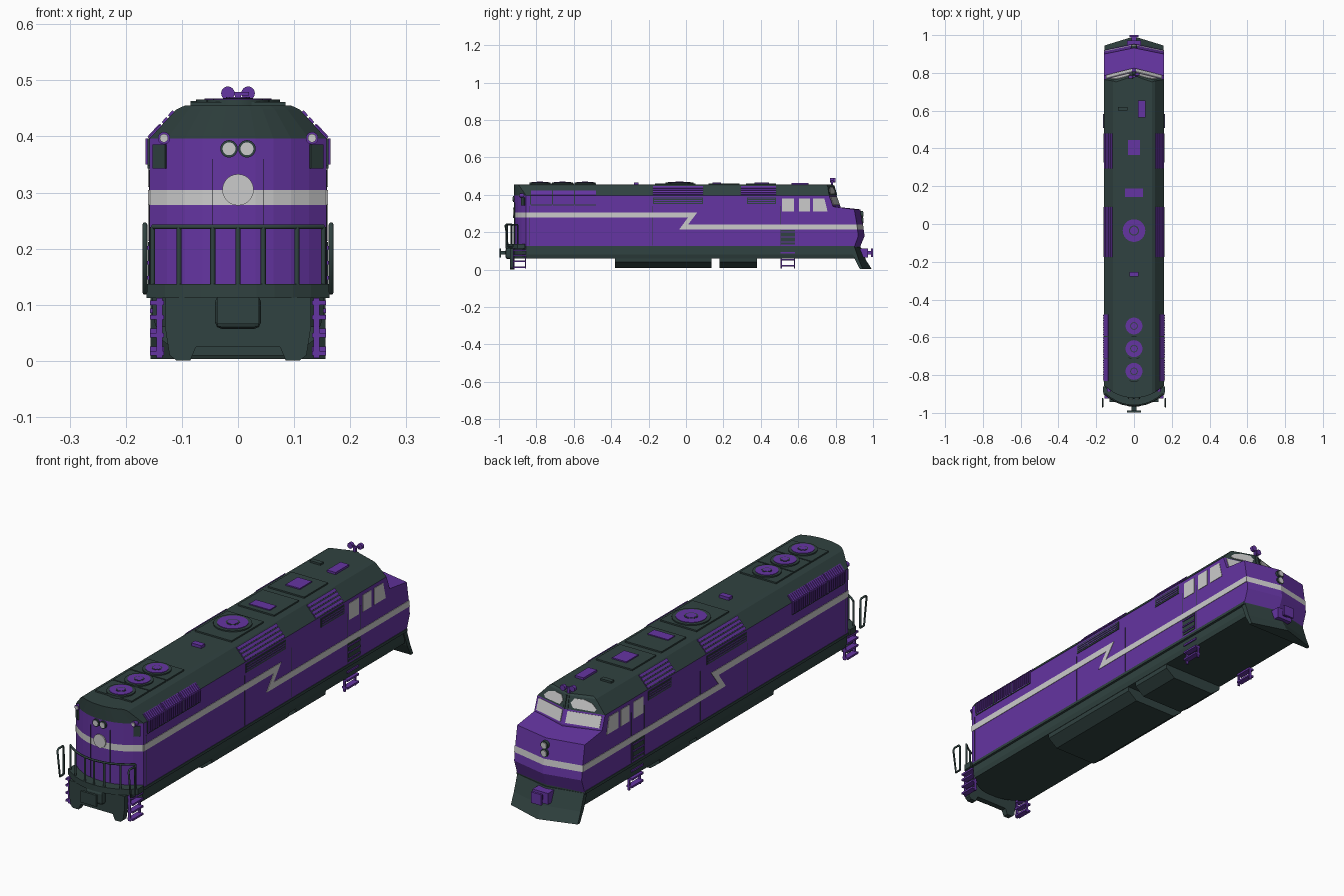
import bpy, bmesh, math
from mathutils import Vector, Matrix

if "Cube" in bpy.data.objects:
    bpy.data.objects.remove(bpy.data.objects["Cube"], do_unlink=True)


def material(name, rgb):
    m = bpy.data.materials.new(name)
    m.use_nodes = True
    m.diffuse_color = (*rgb, 1)
    m.node_tree.nodes["Principled BSDF"].inputs["Base Color"].default_value = (*rgb, 1)
    return m


PURPLE = material("purple paint", (0.13, 0.035, 0.36))
DARK = material("dark green grey", (0.03, 0.055, 0.052))
LIGHT = material("light grey", (0.6, 0.6, 0.6))
W = 0.158      # body half width
EAVE = 0.396   # height where the roof slope begins


def finish(name, bm, *mats, smooth=False):
    bmesh.ops.recalc_face_normals(bm, faces=bm.faces)
    me = bpy.data.meshes.new(name)
    bm.to_mesh(me)
    bm.free()
    for m in mats:
        me.materials.append(m)
    ob = bpy.data.objects.new(name, me)
    bpy.context.collection.objects.link(ob)
    if smooth:
        bpy.ops.object.select_all(action='DESELECT')
        ob.select_set(True)
        bpy.context.view_layer.objects.active = ob
        bpy.ops.object.shade_smooth_by_angle(angle=math.radians(40))
    return ob


def loft(name, rings, *mats, rule=None):
    bm = bmesh.new()
    loops = [[bm.verts.new(p) for p in r] for r in rings]
    n = len(loops[0])
    for a, b in zip(loops, loops[1:]):
        for i in range(n):
            bm.faces.new((a[i], a[(i + 1) % n], b[(i + 1) % n], b[i]))
    bm.faces.new(loops[0])
    bm.faces.new(loops[-1])
    if rule:
        for f in bm.faces:
            f.material_index = rule(f.calc_center_median())
    return finish(name, bm, *mats)


def flip(p):
    return (-p[0], p[1], p[2])


def panels(name, polys, mat, t=0.003, mirror=True):
    """Thin plates centred on flat polygons, repeated on the other side."""
    bm = bmesh.new()
    for poly in polys + ([[flip(p) for p in q] for q in polys] if mirror else []):
        pts = [Vector(p) for p in poly]
        nrm = sum(((a.cross(b)) for a, b in zip(pts, pts[1:] + pts[:1])), Vector()).normalized() * t
        lo, hi = [bm.verts.new(p - nrm) for p in pts], [bm.verts.new(p + nrm) for p in pts]
        bm.faces.new(lo)
        bm.faces.new(hi)
        for i in range(len(pts)):
            j = (i + 1) % len(pts)
            bm.faces.new((lo[i], lo[j], hi[j], hi[i]))
    return finish(name, bm, mat)


def boxes(name, spans, mat, mirror=False):
    """Boxes given as (x0, x1, y0, y1, z0, z1)."""
    bm = bmesh.new()
    for x0, x1, y0, y1, z0, z1 in spans + ([(-b, -a, *r) for a, b, *r in spans] if mirror else []):
        m = Matrix.Translation(((x0 + x1) / 2, (y0 + y1) / 2, (z0 + z1) / 2))
        bmesh.ops.create_cube(bm, size=1, matrix=m @ Matrix.Diagonal((x1 - x0, y1 - y0, z1 - z0, 1)))
    return finish(name, bm, mat)


def discs(name, centres, r, depth, mat, axis='Z'):
    bm = bmesh.new()
    turn = Matrix.Rotation(math.pi / 2, 4, 'X') if axis == 'Y' else Matrix()
    for c in centres:
        bmesh.ops.create_cone(bm, cap_ends=True, segments=24, radius1=r, radius2=r, depth=depth,
                              matrix=Matrix.Translation(c) @ turn)
    return finish(name, bm, mat, smooth=True)


def tubes(name, paths, r, mat):
    cu = bpy.data.curves.new(name, 'CURVE')
    cu.dimensions, cu.bevel_depth, cu.bevel_resolution, cu.use_fill_caps = '3D', r, 1, True
    for path in paths:
        s = cu.splines.new('POLY')
        s.points.add(len(path) - 1)
        for p, q in zip(s.points, path):
            p.co = (*q, 1)
    cu.materials.append(mat)
    ob = bpy.data.objects.new(name, cu)
    bpy.context.collection.objects.link(ob)


def rear(x):
    return -0.92 + 0.065 * (abs(x) / W) ** 2.2


def side(y0, y1, z0, z1, x=W):
    return [(x, y0, z0), (x, y1, z0), (x, y1, z1), (x, y0, z1)]


def slope_x(z):
    return W - (z - EAVE) * 0.92


def slope(y0, y1, z0, z1):
    a, b = slope_x(z0), slope_x(z1)
    return [(a, y0, z0), (a, y1, z0), (b, y1, z1), (b, y0, z1)]


# Body shell and roof, with the rear band on the end faces
def body_ring(z, w, ys, yc):
    xs = [w * (i / 5 - 1) for i in range(11)]
    return [(x, rear(x), z) for x in xs] + [(w, ys, z), (0, yc, z), (-w, ys, z)]


loft("body", [body_ring(z, W, 0.785, 0.825) for z in (0.125, 0.278, 0.305, 0.34)]
     + [body_ring(EAVE, W, 0.765, 0.805), body_ring(0.448, 0.11, 0.757, 0.79), body_ring(0.455, 0.095, 0.752, 0.785)],
     PURPLE, LIGHT, DARK,
     rule=lambda c: 2 if c.z > EAVE + 0.005 else int(0.28 < c.z < 0.303 and c.y < -0.84))


# Nose with the band across its raked front
def nose_ring(z, ys, yc, zb=None):
    w = W - 0.0005
    return [(-w, 0.75, zb or z), (w, 0.75, zb or z), (w, ys, z), (0, yc, z), (-w, ys, z)]


loft("nose", [nose_ring(0.12, 0.9, 0.93), nose_ring(0.18, 0.921, 0.955), nose_ring(0.214, 0.917, 0.95),
              nose_ring(0.24, 0.914, 0.947), nose_ring(0.322, 0.9, 0.932, 0.342)],
     PURPLE, LIGHT, rule=lambda c: int(0.215 < c.z < 0.239 and c.y > 0.88))

# Underframe, rear platform, tanks, plow and rear pilot
curve_x = [W * (i / 5 - 1) for i in range(11)]
loft("underframe", [[(x * w / W, rear(x), z) for x in curve_x] + [(w, 0.9, z), (0, 0.932, z), (-w, 0.9, z)]
                    for z, w in ((0.06, 0.146), (0.08, 0.152), (0.112, 0.152), (0.114, 0.16), (0.126, 0.16))], DARK)
loft("rear_platform", [[(x * 1.03, rear(x) - 0.045, z) for x in curve_x] + [(0.163, -0.86, z), (-0.163, -0.86, z)]
                       for z in (0.112, 0.137)], DARK)
for name, y0, y1 in (("fuel_tank", -0.38, 0.135), ("battery_box", 0.18, 0.38)):
    half = [(0.145, 0.065), (0.142, 0.042), (0.1, 0.01)]
    loft(name, [[(x, y, z) for x, z in half] + [(-x, y, z) for x, z in half[::-1]] for y in (y0, y1)], DARK)
loft("plow", [[(-w, yb, z), (w, yb, z), (w, ys, z), (0, yc, z), (-w, ys, z)]
              for z, w, yb, ys, yc in ((0.003, 0.156, 0.93, 0.945, 0.993), (0.05, 0.156, 0.905, 0.925, 0.963),
                                       (0.118, 0.156, 0.88, 0.902, 0.936))], DARK)
half = [(0.13, 0.113), (0.13, 0.06), (0.122, 0.01), (0.11, 0.001), (0.085, 0.001), (0.075, 0.025)]
panels("rear_pilot", [[(x, -0.93, z) for x, z in half] + [(-x, -0.93, z) for x, z in half[::-1]]], DARK, 0.012, False)

# Couplers
housing = boxes("rear_coupler", [(-0.041, 0.041, -0.965, -0.93, 0.057, 0.117)], DARK)
bev = housing.modifiers.new("rounding", 'BEVEL')
bev.width, bev.segments = 0.012, 2
boxes("rear_drawbar", [(-0.012, 0.012, -0.99, -0.95, 0.08, 0.1), (-0.037, 0.037, -0.998, -0.988, 0.066, 0.114)], DARK)
boxes("front_coupler", [(-0.036, 0.036, 0.93, 0.972, 0.065, 0.112), (-0.012, 0.012, 0.965, 0.998, 0.08, 0.1),
                        (-0.024, 0.024, 0.99, 1.0, 0.068, 0.114)], PURPLE)

# Side stripe with its lightning step
zig = [(-0.856, 0.305), (0.06, 0.305), (0.01, 0.24), (0.914, 0.24),
       (0.917, 0.214), (-0.037, 0.214), (0.01, 0.278), (-0.856, 0.278)]
panels("side_stripe", [[(W, y, z) for y, z in zig[:2] + zig[-2:]],
                       [(W, y, z) for y, z in zig[1:3] + zig[5:7]],
                       [(W, y, z) for y, z in zig[2:6]]], LIGHT, 0.002)

# Cab windows
panels("side_windows", [side(0.513, 0.577, 0.31, 0.38), side(0.604, 0.663, 0.31, 0.38),
                        [(W, 0.68, 0.31), (W, 0.757, 0.31), (W, 0.74, 0.38), (W, 0.68, 0.38)]], LIGHT, 0.002)


def on_face(corners, uvs):
    a, b, c, d = [Vector(p) for p in corners]
    return [a.lerp(b, u).lerp(d.lerp(c, u), v) for u, v in uvs]


low = [(0, 0.825, 0.34), (W, 0.785, 0.34), (W, 0.765, EAVE), (0, 0.805, EAVE)]
high = [(0, 0.805, EAVE), (W, 0.765, EAVE), (0.11, 0.757, 0.448), (0, 0.79, 0.448)]
panels("windshield", [on_face(low, [(.07, .1), (.93, .1), (.93, .9), (.07, .9)])], LIGHT)
panels("upper_windows", [on_face(high, [(.2, .15), (.75, .12), (.85, .3), (.8, .65), (.6, .85), (.25, .85), (.13, .5)])],
       LIGHT)
panels("center_post", [on_face(high, [(0, 0), (.07, 0), (.07, 1), (0, 1)])], DARK, 0.004)

# Roof slope louvres, wall louvres and radiator slats
slats, wall_slats = [], []
for y0, y1, w0 in ((-0.176, 0.09, -0.176), (0.294, 0.48, 0.326)):
    slats += [slope(y0, y1, z, z + 0.009) for z in (0.399, 0.411, 0.423, 0.435)]
    wall_slats += [side(w0 + 0.005, y1 - 0.005, z, z + 0.004, W + 0.002) for z in (0.357, 0.367, 0.377)]
panels("roof_louvres", slats, PURPLE, 0.004)
panels("wall_louvre_backs", [side(-0.176, 0.09, 0.35, 0.387), side(0.326, 0.48, 0.35, 0.387)], DARK, 0.0025)
panels("wall_louvres", wall_slats, PURPLE, 0.002)
radiator, ribs, edges = [], [], []
for k in range(3):
    y0 = -0.83 + k * 0.118
    radiator += [side(y0, y0 + 0.114, 0.347, EAVE), slope(y0, y0 + 0.114, EAVE, 0.42)]
    edges += [side(y0 - 0.004, y0, 0.347, EAVE), side(y0, y0 + 0.114, 0.343, 0.347)]
    for i in range(9):
        y = y0 + 0.006 + i * 0.0125
        ribs += [side(y, y + 0.005, 0.35, EAVE, W + 0.002), slope(y, y + 0.005, EAVE, 0.418)]
panels("radiators", radiator, PURPLE, 0.003)
panels("radiator_ribs", ribs, PURPLE, 0.005)
panels("radiator_edges", edges, DARK, 0.003)
panels("door_seams", [side(y, y + 0.002, 0.13, 0.34) for y in (-0.84, -0.182, 0.13, 0.503, 0.59)], DARK, 0.001)

# Roof hatches, fans and boxes
boxes("roof_hatches", [(-0.085, 0.085, *s, 0.45, 0.461) for s in
                       ((-0.83, -0.715), (-0.71, -0.6), (-0.595, -0.48), (-0.165, 0.05), (0.12, 0.285), (0.32, 0.48))]
      + [(-0.085, -0.035, 0.6, 0.62, 0.45, 0.463)], DARK)
for name, ys, r in (("small_fan", (-0.54, -0.66, -0.78), 0.056), ("large_fan", (-0.035,), 0.075)):
    for part, k, top, mat in (("ring", 1, 0.466, DARK), ("grille", 0.8, 0.468, PURPLE),
                              ("hub_ring", 0.36, 0.469, DARK), ("hub", 0.28, 0.47, PURPLE)):
        discs(name + "_" + part, [(0, y, top - 0.008) for y in ys], r * k, 0.016, mat)
boxes("roof_boxes", [(-0.048, 0.048, 0.143, 0.188, 0.45, 0.465), (-0.033, 0.033, 0.365, 0.445, 0.45, 0.466),
                     (0.02, 0.06, 0.565, 0.655, 0.45, 0.464), (-0.023, 0.023, -0.278, -0.253, 0.45, 0.467)], PURPLE)

# Roof horn
boxes("horn_base", [(-0.005, 0.005, 0.775, 0.785, 0.45, 0.476), (-0.02, 0.02, 0.777, 0.783, 0.473, 0.479)], PURPLE)
discs("horn_bells", [(s * 0.018, 0.785 + 0.007 * s, 0.477) for s in (-1, 1)], 0.012, 0.014, PURPLE, 'Y')

# Lamps on the rear and nose
pair = (-0.016, 0.016)
discs("rear_lamp_rims", [(x, -0.92, 0.378) for x in pair], 0.0155, 0.012, DARK, 'Y')
discs("rear_lamps", [(x, -0.92, 0.378) for x in pair], 0.0115, 0.016, LIGHT, 'Y')
discs("rear_disc", [(0, -0.919, 0.305)], 0.028, 0.01, LIGHT, 'Y')
corners = [(s * 0.132, rear(0.132), 0.397) for s in (-1, 1)]
discs("marker_rims", corners, 0.011, 0.02, PURPLE, 'Y')
discs("markers", corners, 0.0075, 0.026, LIGHT, 'Y')
panels("corner_boards", [[(x, rear(x) - 0.001, z) for x, z in
                          ((0.128, 0.343), (0.15, 0.343), (0.15, 0.386), (0.128, 0.386))]], DARK, 0.004)
boxes("rear_door_seams", [(0.0445, 0.0455, -0.92, -0.914, 0.14, 0.36)], DARK, True)
discs("nose_lamp_rims", [(0, 0.936, z) for z in (0.263, 0.296)], 0.017, 0.02, DARK, 'Y')
discs("nose_lamps", [(0, 0.938, z) for z in (0.263, 0.296)], 0.0125, 0.024, LIGHT, 'Y')

# Rear railing and side grab loops
rail_x = [0.152 * (i / 6 - 1) for i in range(13)]
tubes("rear_railing", [[(x, rear(x) - 0.04, 0.239) for x in rail_x]]
      + [[(x, rear(x) - 0.04, 0.13), (x, rear(x) - 0.04, 0.239)]
         for x in (-0.152, -0.105, -0.045, 0, 0.045, 0.105, 0.152)], 0.0045, DARK)
tubes("grab_loops", [[(s * 0.166, y, z) for y, z in
                      ((-0.925, 0.122), (-0.925, 0.235), (-0.932, 0.243), (-0.96, 0.243), (-0.967, 0.235), (-0.95, 0.122),
                       (-0.925, 0.122))] for s in (-1, 1)], 0.0045, DARK)


# Ladders and recessed cab steps
def ladder(name, y0, y1, z1, rungs):
    boxes(name, [(0.135, 0.145, y, y + 0.006, 0.005, z1) for y in (y0, y1 - 0.006)]
          + [(0.132, 0.157, y0, y1, z, z + 0.008) for z in rungs], PURPLE, True)


ladder("rear_ladder", -0.925, -0.855, 0.112, (0.01, 0.042, 0.074, 0.1))
ladder("cab_ladder", 0.506, 0.584, 0.125, (0.018, 0.05, 0.085))
panels("step_wells", [side(0.508, 0.583, 0.135, 0.212)], DARK, 0.0025)
boxes("step_treads", [(0.155, 0.164, 0.508, 0.583, z, z + 0.006) for z in (0.145, 0.172, 0.199)], PURPLE, True)
